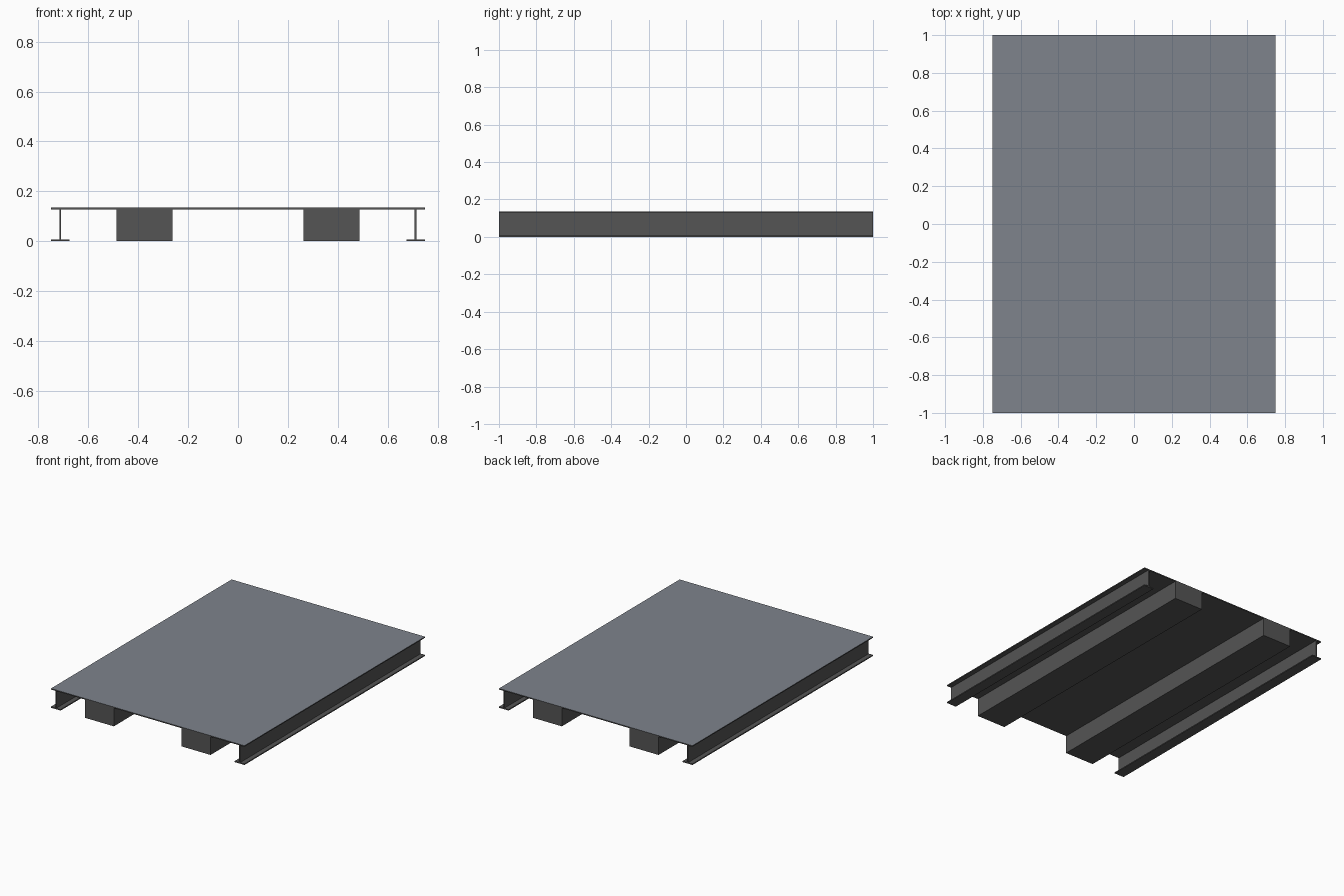
import bpy
import bmesh

if "Cube" in bpy.data.objects:
    bpy.data.objects.remove(bpy.data.objects["Cube"])


def material(name, rgb):
    m = bpy.data.materials.new(name)
    m.diffuse_color = (*rgb, 1)
    m.use_nodes = True
    m.node_tree.nodes["Principled BSDF"].inputs["Base Color"].default_value = m.diffuse_color
    return m


dark_steel = material("dark_steel", (0.09, 0.09, 0.09))
deck_grey = material("deck_grey", (0.21, 0.23, 0.265))

LENGTH = 2.0
HEIGHT = 0.135
PLATE = 0.0075  # thickness of the deck, webs and flanges
UNDERSIDE = HEIGHT - PLATE


def extruded(name, profile):
    """Extrude a closed x-z profile along the full length in y."""
    bm = bmesh.new()
    face = bm.faces.new([bm.verts.new((x, -LENGTH / 2, z)) for x, z in profile])
    grown = bmesh.ops.extrude_face_region(bm, geom=[face])["geom"]
    verts = [v for v in grown if isinstance(v, bmesh.types.BMVert)]
    bmesh.ops.translate(bm, verts=verts, vec=(0, LENGTH, 0))
    bmesh.ops.recalc_face_normals(bm, faces=bm.faces)
    mesh = bpy.data.meshes.new(name)
    bm.to_mesh(mesh)
    bm.free()
    mesh.materials.append(dark_steel)
    obj = bpy.data.objects.new(name, mesh)
    bpy.context.collection.objects.link(obj)
    return obj


def rect(x0, x1, z0, z1):
    return [(x0, z0), (x1, z0), (x1, z1), (x0, z1)]


# Deck plate with a lighter walking surface on top
deck = extruded("deck", rect(-0.75, 0.75, UNDERSIDE, HEIGHT))
deck.data.materials.append(deck_grey)
for poly in deck.data.polygons:
    if poly.normal.z > 0.5:
        poly.material_index = 1

for side, s in (("left", -1), ("right", 1)):
    # Edge beam: upright web standing on a bottom flange
    centre, half_flange, half_web = s * 0.7125, 0.0375, PLATE / 2
    half = [(half_flange, 0), (half_flange, PLATE), (half_web, PLATE), (half_web, UNDERSIDE)]
    profile = [(centre + x, z) for x, z in half]
    profile += [(centre - x, z) for x, z in reversed(half)]
    extruded(side + "_edge_beam", profile)

    # Solid box runner under the deck
    extruded(side + "_runner", rect(s * 0.2625, s * 0.4875, 0, UNDERSIDE))
